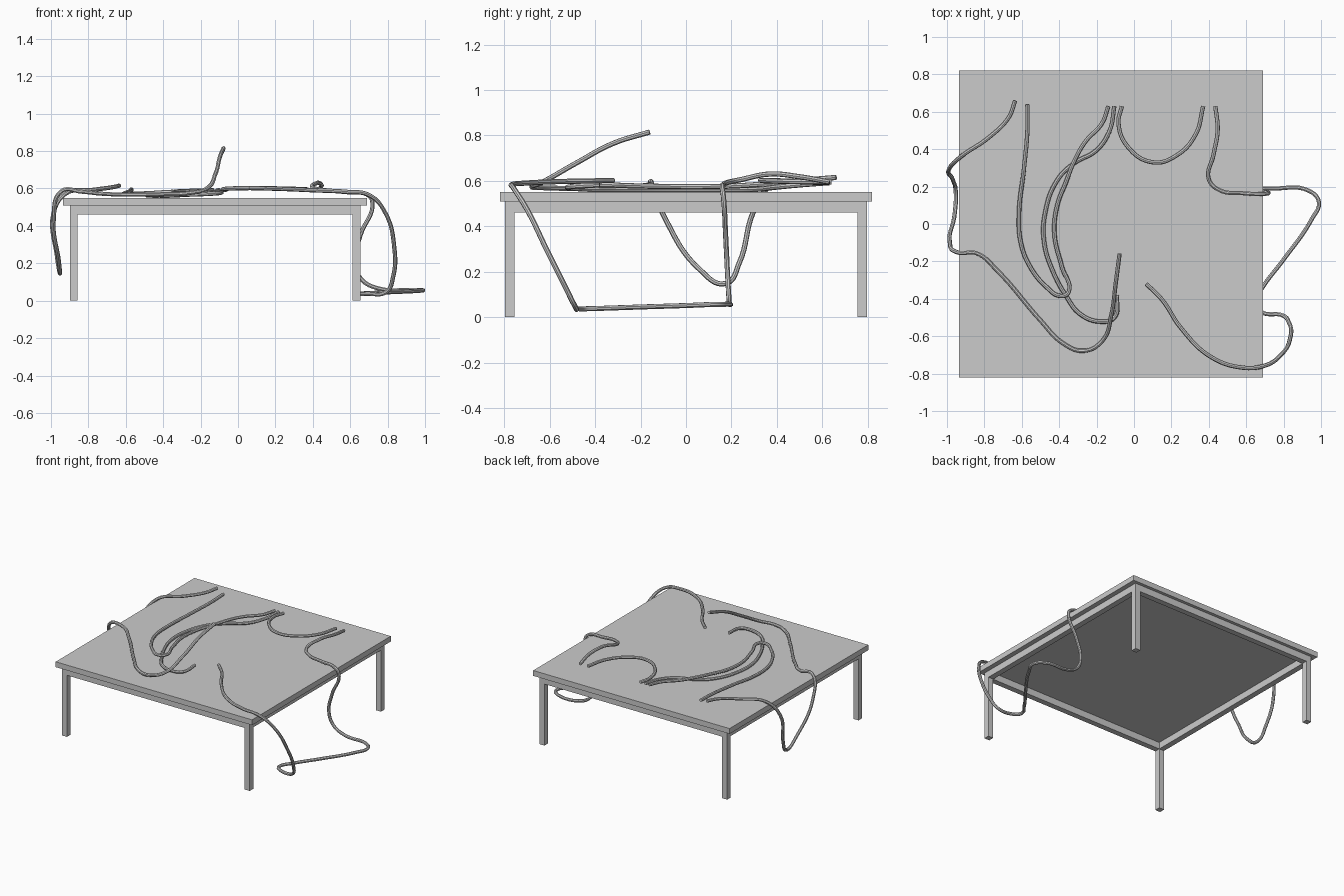
import bpy

CX = -0.122            # table centre in x
HX, HY = 0.777, 0.797  # half size of the leg frame
T = 0.042              # leg and apron thickness


def box(name, center, size):
    bpy.ops.mesh.primitive_cube_add(size=1, location=center)
    ob = bpy.context.object
    ob.name = name
    ob.scale = size
    bpy.ops.object.transform_apply(location=False, rotation=False, scale=True)
    return ob


def cable(name, points, radius=0.0115):
    cu = bpy.data.curves.new(name, 'CURVE')
    cu.dimensions = '3D'
    cu.bevel_depth = radius
    cu.bevel_resolution = 2
    cu.resolution_u = 8
    cu.use_fill_caps = True
    sp = cu.splines.new('BEZIER')
    sp.bezier_points.add(len(points) - 1)
    for bp, co in zip(sp.bezier_points, points):
        bp.co = co
        bp.handle_left_type = bp.handle_right_type = 'AUTO'
    ob = bpy.data.objects.new(name, cu)
    bpy.context.collection.objects.link(ob)
    bpy.ops.object.select_all(action='DESELECT')
    ob.select_set(True)
    bpy.context.view_layer.objects.active = ob
    bpy.ops.object.convert(target='MESH')
    bpy.ops.object.shade_smooth_by_angle()


# Table top
box("table_top", (CX, 0, 0.53), (1.625, 1.64, 0.04))

# Legs and apron rails
for sx, xn in ((-1, "left"), (1, "right")):
    for sy, yn in ((-1, "front"), (1, "back")):
        box(f"{yn}_{xn}_leg", (CX + sx * (HX - T / 2), sy * (HY - T / 2), 0.255),
            (T, T, 0.51))
    box(f"{xn}_apron", (CX + sx * (HX - T / 2), 0, 0.485), (T, 2 * (HY - T), 0.05))
for sy, yn in ((-1, "front"), (1, "back")):
    box(f"{yn}_apron", (CX, sy * (HY - T / 2), 0.485), (2 * (HX - T), T, 0.05))

# Cable hanging over the left edge, with a raised free end
cable("left_hanging_cable", [
    (-0.635, 0.66, 0.615), (-0.67, 0.57, 0.607), (-0.78, 0.46, 0.592),
    (-0.92, 0.365, 0.573), (-0.988, 0.295, 0.46), (-0.968, 0.235, 0.24),
    (-0.953, 0.175, 0.148), (-0.958, 0.06, 0.21), (-0.985, -0.095, 0.44),
    (-0.94, -0.153, 0.588), (-0.84, -0.157, 0.583), (-0.73, -0.25, 0.572),
    (-0.5, -0.515, 0.567), (-0.38, -0.637, 0.57), (-0.27, -0.678, 0.575),
    (-0.17, -0.625, 0.598), (-0.12, -0.48, 0.68), (-0.098, -0.32, 0.765),
    (-0.077, -0.16, 0.815)])

# Cable folded back on itself
cable("folded_cable", [
    (-0.57, 0.64, 0.595), (-0.57, 0.5, 0.59), (-0.588, 0.3, 0.582),
    (-0.615, 0.05, 0.57), (-0.605, -0.1, 0.57), (-0.56, -0.22, 0.572),
    (-0.47, -0.335, 0.575), (-0.39, -0.385, 0.58), (-0.35, -0.365, 0.582),
    (-0.385, -0.23, 0.578), (-0.425, -0.055, 0.575), (-0.41, 0.1, 0.575),
    (-0.365, 0.22, 0.578), (-0.315, 0.345, 0.585), (-0.26, 0.44, 0.587),
    (-0.17, 0.54, 0.588), (-0.137, 0.63, 0.592)])

# Curved cable across the middle
cable("middle_cable", [
    (-0.105, 0.63, 0.592), (-0.13, 0.5, 0.582), (-0.2, 0.395, 0.572),
    (-0.32, 0.325, 0.564), (-0.41, 0.235, 0.562), (-0.475, 0.06, 0.562),
    (-0.48, -0.1, 0.562), (-0.435, -0.25, 0.562), (-0.36, -0.39, 0.562),
    (-0.29, -0.48, 0.566), (-0.18, -0.522, 0.57), (-0.105, -0.5, 0.575),
    (-0.09, -0.38, 0.582)])

# Short U-shaped cable
cable("u_cable", [
    (-0.065, 0.63, 0.592), (-0.083, 0.54, 0.595), (-0.035, 0.415, 0.6),
    (0.1, 0.33, 0.602), (0.225, 0.365, 0.6), (0.33, 0.48, 0.597),
    (0.37, 0.63, 0.595)])

# Cable that drops to the floor on the right and climbs back
cable("floor_cable", [
    (0.435, 0.63, 0.595), (0.447, 0.5, 0.618), (0.425, 0.37, 0.63),
    (0.4, 0.24, 0.605), (0.46, 0.18, 0.592), (0.58, 0.165, 0.58),
    (0.69, 0.16, 0.567), (0.718, 0.165, 0.53), (0.655, 0.175, 0.35),
    (0.625, 0.182, 0.21), (0.66, 0.187, 0.115), (0.75, 0.19, 0.066),
    (0.93, 0.18, 0.057), (0.988, 0.12, 0.056), (0.95, 0.025, 0.052),
    (0.8, -0.19, 0.045), (0.69, -0.335, 0.04), (0.64, -0.43, 0.037),
    (0.69, -0.475, 0.037), (0.79, -0.487, 0.045), (0.83, -0.53, 0.13),
    (0.835, -0.61, 0.29), (0.79, -0.695, 0.465), (0.7, -0.757, 0.565),
    (0.58, -0.768, 0.582), (0.41, -0.71, 0.59), (0.25, -0.555, 0.597),
    (0.15, -0.405, 0.6), (0.065, -0.32, 0.602)])
